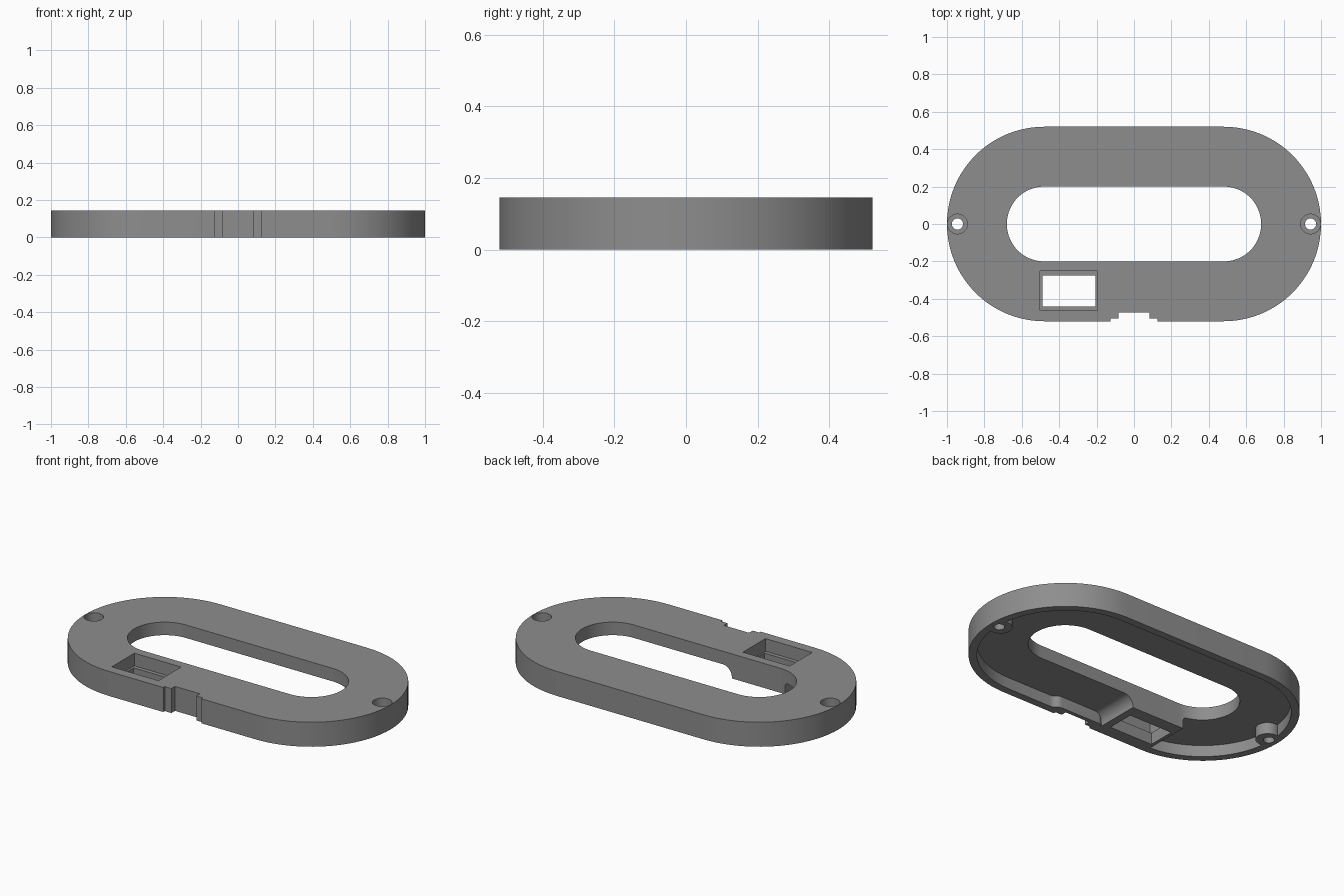
import bpy, bmesh, math

if "Cube" in bpy.data.objects:
    bpy.data.objects.remove(bpy.data.objects["Cube"])

H, PLATE = 0.145, 0.068      # full height, underside of the top plate
CX = 0.48                    # centre of the rounded ends

grey = bpy.data.materials.new("mid grey")
grey.diffuse_color = (0.27, 0.27, 0.27, 1)
grey.use_nodes = True
grey.node_tree.nodes["Principled BSDF"].inputs["Base Color"].default_value = grey.diffuse_color


def prism(name, pts, lo, hi, axis="z"):
    """Extrude a closed outline along z, or an (x, z) outline along y."""
    bm = bmesh.new()
    place = (lambda p, d: (p[0], p[1], d)) if axis == "z" else (lambda p, d: (p[0], d, p[1]))
    a = [bm.verts.new(place(p, lo)) for p in pts]
    b = [bm.verts.new(place(p, hi)) for p in pts]
    bm.faces.new(a)
    bm.faces.new(b)
    for i in range(len(pts)):
        j = (i + 1) % len(pts)
        bm.faces.new((a[i], a[j], b[j], b[i]))
    bmesh.ops.recalc_face_normals(bm, faces=bm.faces)
    me = bpy.data.meshes.new(name)
    bm.to_mesh(me)
    bm.free()
    ob = bpy.data.objects.new(name, me)
    bpy.context.collection.objects.link(ob)
    me.materials.append(grey)
    return ob


def arc(cx, cy, r, a0, a1, n):
    return [(cx + r * math.cos(math.radians(a0 + (a1 - a0) * i / n)),
             cy + r * math.sin(math.radians(a0 + (a1 - a0) * i / n))) for i in range(n + 1)]


def stadium(r):
    return arc(CX, 0, r, -90, 90, 40) + arc(-CX, 0, r, 90, 270, 40)


def circle(x, r):
    return arc(x, 0, r, 0, 360, 32)[:-1]


def rect(x0, x1, y0, y1):
    return [(x0, y0), (x1, y0), (x1, y1), (x0, y1)]


def cut(target, cutter):
    """Subtract the cutter and remove it."""
    m = target.modifiers.new("cut", "BOOLEAN")
    m.operation, m.solver, m.object = "DIFFERENCE", "EXACT", cutter
    bpy.context.view_layer.objects.active = target
    bpy.ops.object.modifier_apply(modifier=m.name)
    bpy.data.objects.remove(cutter)


# Hollow underside, leaving material for everything that hangs from the plate
recess = prism("recess", stadium(0.475), -0.05, PLATE)

# Switch block with filleted sides
x0, x1, f = -0.51, -0.16, 0.06
side = ([(x0, -0.2), (x1, -0.2)] + arc(x1 + f, PLATE - f, f, 180, 90, 8)
        + [(x1 + f, 0.2), (x0 - 0.02, 0.2)] + arc(x0 - 0.02, PLATE - 0.02, 0.02, 90, 0, 5))
cut(recess, prism("block", side, -0.6, -0.1, "y"))

# Thickened wall behind the cable notch, with S-curved ends
half = arc(0.19, -0.43, 0.045, 270, 225, 5) + arc(0.1264, -0.4936, 0.045, 45, 90, 5)
wall = [(0.19, -0.6)] + half + [(-x, y) for x, y in reversed(half)] + [(-0.19, -0.6)]
cut(recess, prism("notch_wall", wall, -0.2, 0.3))

# Screw bosses
for s in (-1, 1):
    cut(recess, prism("boss", circle(s * 0.935, 0.065), -0.2, 0.3))

# Main ring body
body = prism("housing", stadium(0.52), 0, H)
cut(body, recess)
cut(body, prism("slot", stadium(0.2), -0.1, 0.3))

# Stepped notch in the front edge
cut(body, prism("notch_wide", rect(-0.125, 0.125, -0.7, -0.506), -0.1, 0.3))
cut(body, prism("notch_deep", rect(-0.082, 0.082, -0.7, -0.472), -0.1, 0.3))

# Switch window with a ledge
cut(body, prism("window_seat", rect(-0.502, -0.196, -0.463, -0.252), 0.07, 0.3))
cut(body, prism("window", rect(-0.49, -0.205, -0.44, -0.275), -0.1, 0.3))

# Screw holes with counterbores
for s in (-1, 1):
    cut(body, prism("counterbore", circle(s * 0.944, 0.053), 0.085, 0.3))
    cut(body, prism("screw_hole", circle(s * 0.944, 0.03), -0.1, 0.3))

bpy.ops.object.select_all(action="DESELECT")
body.select_set(True)
bpy.context.view_layer.objects.active = body
bpy.ops.object.shade_smooth_by_angle(angle=math.radians(25))
